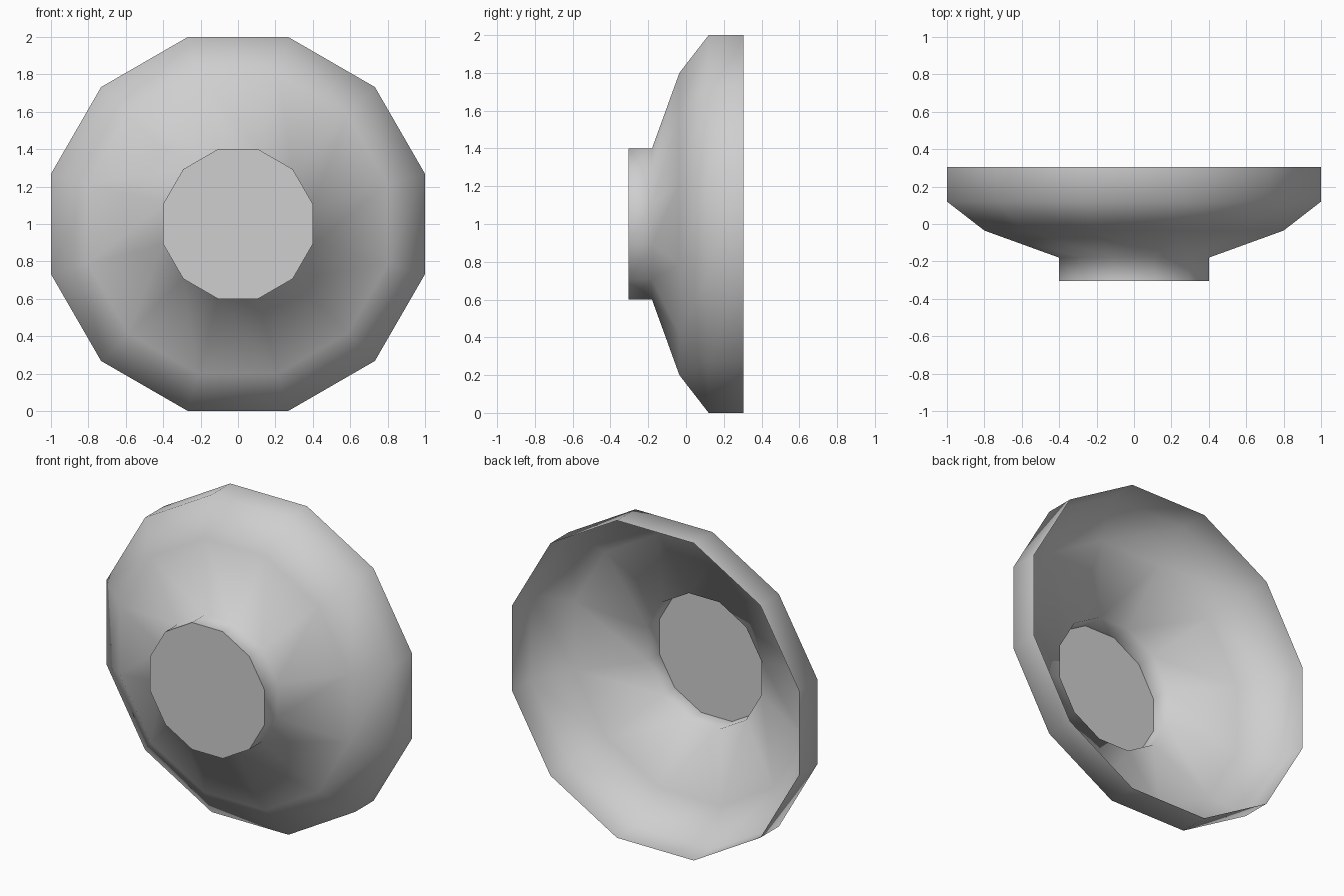
import bpy, bmesh
from math import cos, sin, pi, radians

cube = bpy.data.objects.get("Cube")
if cube:
    bpy.data.objects.remove(cube, do_unlink=True)

# Plain grey material
grey = bpy.data.materials.new("light_grey")
grey.use_nodes = True
colour = (0.62, 0.62, 0.62, 1)
grey.diffuse_color = colour
grey.node_tree.nodes["Principled BSDF"].inputs["Base Color"].default_value = colour

# Dish profile from the neck to the open rim: (flat-to-centre distance, y)
SIDES = 12
HALF = pi / SIDES
profile = [(0.4, -0.305), (0.4, -0.18), (0.8, -0.035), (1.0, 0.12), (1.0, 0.305)]

bm = bmesh.new()
rings = []
for apothem, y in profile:
    r = apothem / cos(HALF)
    angles = [HALF * (2 * i + 1) for i in range(SIDES)]
    rings.append([bm.verts.new((r * cos(a), y, 1 + r * sin(a))) for a in angles])

# Thin shell, open at the back
for a, b in zip(rings, rings[1:]):
    for i in range(SIDES):
        j = (i + 1) % SIDES
        bm.faces.new((a[i], a[j], b[j], b[i]))

# Flat cap closing the neck at the front
bm.faces.new(rings[0])

# Turn the shell outward, with the cap towards the front
bm.normal_update()
for f in bm.faces:
    c = f.calc_center_median()
    c.z -= 1
    if len(f.verts) == SIDES:
        wrong = f.normal.y > 0
    else:
        wrong = f.normal.x * c.x + f.normal.z * c.z < 0
    if wrong:
        f.normal_flip()

mesh = bpy.data.meshes.new("dish")
bm.to_mesh(mesh)
bm.free()
mesh.materials.append(grey)
dish = bpy.data.objects.new("dish", mesh)
bpy.context.collection.objects.link(dish)

# Smooth wall, crisp cap edge
bpy.ops.object.select_all(action="DESELECT")
dish.select_set(True)
bpy.context.view_layer.objects.active = dish
bpy.ops.object.shade_smooth_by_angle(angle=radians(80))
